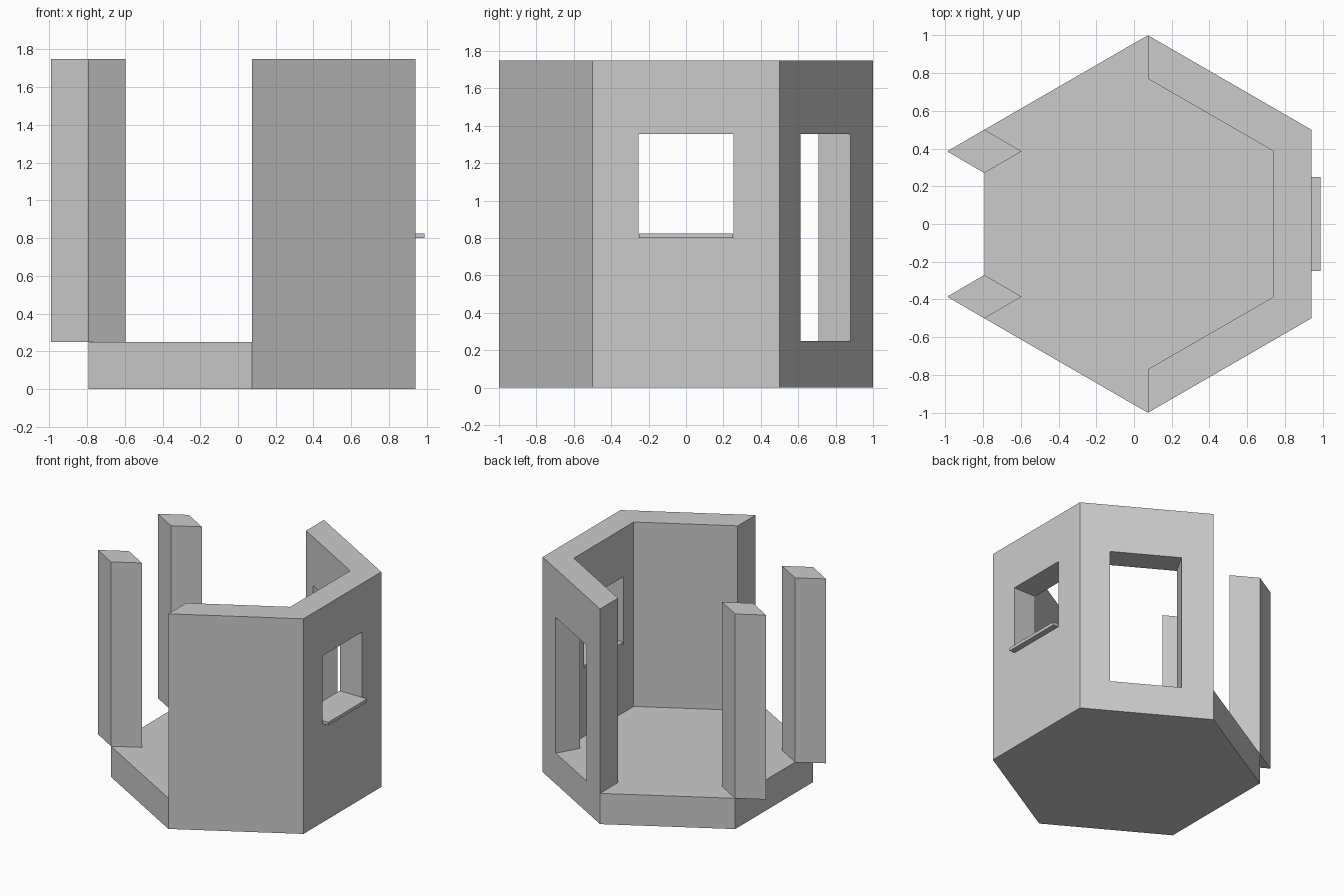
import bpy, bmesh
from math import sin, cos, pi
from mathutils import Vector

if "Cube" in bpy.data.objects:
    bpy.data.objects.remove(bpy.data.objects["Cube"])

CX = 0.0735          # centre of the hexagon plan
FLOOR, TOP = 0.25, 1.75
HEAD = 1.355         # top of both openings


def prism(name, pts, z0, z1):
    """Extrude a plan outline (counter-clockwise) from z0 to z1."""
    bm = bmesh.new()
    face = bm.faces.new([bm.verts.new((x, y, z0)) for x, y in pts])
    top = bmesh.ops.extrude_face_region(bm, geom=[face])["geom"]
    bmesh.ops.translate(bm, vec=(0, 0, z1 - z0),
                        verts=[v for v in top if isinstance(v, bmesh.types.BMVert)])
    bmesh.ops.recalc_face_normals(bm, faces=bm.faces)
    mesh = bpy.data.meshes.new(name)
    bm.to_mesh(mesh)
    bm.free()
    obj = bpy.data.objects.new(name, mesh)
    bpy.context.collection.objects.link(obj)
    return obj


def boolean(target, helper, operation):
    """Apply a boolean and discard the helper."""
    helper.hide_render = True
    mod = target.modifiers.new(operation, 'BOOLEAN')
    mod.operation, mod.object, mod.solver = operation, helper, 'EXACT'
    bpy.context.view_layer.objects.active = target
    bpy.ops.object.modifier_apply(modifier=mod.name)
    bpy.data.objects.remove(helper)


def hexagon(r):
    return [(CX + r * cos(a), r * sin(a))
            for a in (-pi / 2 + i * pi / 3 for i in range(6))]


outer, inner = hexagon(1.0), hexagon(0.77)

# Three walls wrapping the right half of the plan
shell = prism("walls_and_floor", outer[:4] + inner[3::-1], FLOOR, TOP)

# Window opening in the right wall
win = [(0.6, -0.253), (1.1, -0.253), (1.1, 0.253), (0.6, 0.253)]
boolean(shell, prism("window_cutter", win, 0.80, HEAD), 'DIFFERENCE')

# Doorway in the back right wall, cut square to the wall
a, b = Vector(outer[2]), Vector(outer[3])
normal = Vector((0.5, 3 ** 0.5 / 2))
p, q = a.lerp(b, 0.226), a.lerp(b, 0.76)
door = [p - normal * 0.3, p + normal * 0.1, q + normal * 0.1, q - normal * 0.3]
boolean(shell, prism("door_cutter", door, 0.15, HEAD), 'DIFFERENCE')

# Hexagonal floor slab fused under the walls
boolean(shell, prism("floor", outer, 0, FLOOR), 'UNION')

# Window sill projecting outside
prism("window_sill", [(0.74, -0.25), (0.987, -0.25), (0.987, 0.25), (0.74, 0.25)],
      0.80, 0.825)

# Pair of diamond-section pillars on the open left edge
for side, y in (("front", -0.385), ("back", 0.385)):
    prism(side + "_pillar",
          [(-0.99, y), (-0.793, y - 0.115), (-0.595, y), (-0.793, y + 0.115)],
          FLOOR, TOP)
